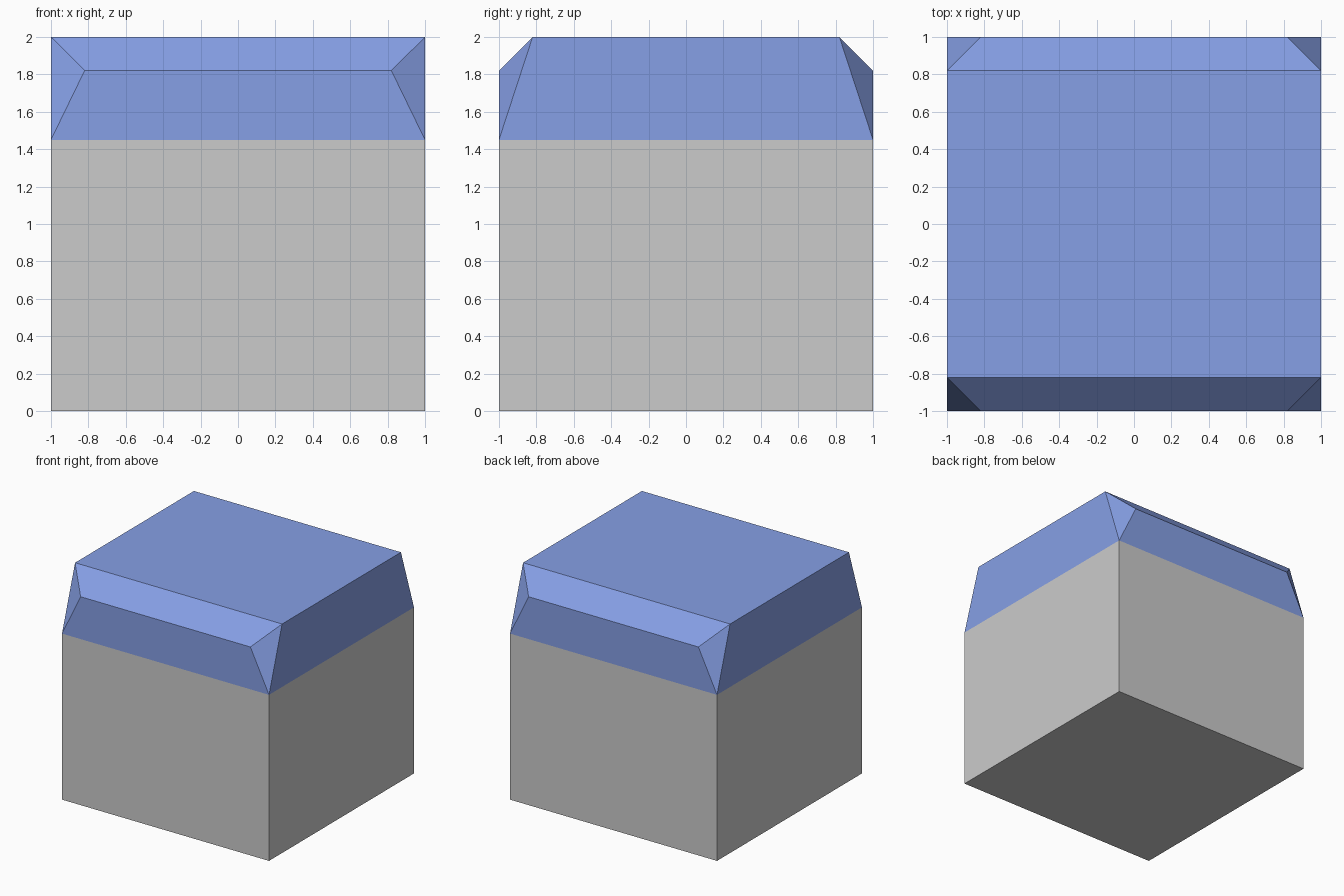
import bpy, bmesh, math

if "Cube" in bpy.data.objects:
    bpy.data.objects.remove(bpy.data.objects["Cube"])

SEAM = 1.45   # height where the grey body meets the blue cap
CUT = 0.18    # chamfer size


def hull_object(name, points, drop_facing):
    """Convex solid from points, left open on the side facing drop_facing (z sign)."""
    bm = bmesh.new()
    for p in points:
        bm.verts.new(p)
    bmesh.ops.convex_hull(bm, input=bm.verts[:])
    bmesh.ops.dissolve_limit(bm, angle_limit=math.radians(1),
                             verts=bm.verts[:], edges=bm.edges[:])
    bmesh.ops.recalc_face_normals(bm, faces=bm.faces[:])
    seam = [f for f in bm.faces if f.normal.z * drop_facing > 0.99]
    bmesh.ops.delete(bm, geom=seam, context='FACES_ONLY')
    mesh = bpy.data.meshes.new(name)
    bm.to_mesh(mesh)
    bm.free()
    obj = bpy.data.objects.new(name, mesh)
    bpy.context.collection.objects.link(obj)
    return obj


corners = [(sx, sy) for sx in (-1, 1) for sy in (-1, 1)]

# Grey block body, open where the cap sits
hull_object("body", [(x, y, z) for x, y in corners for z in (0, SEAM)], 1)

# Blue cap: chamfered front and back edges with triangular corner cuts
cap_points = []
for x, y in corners:
    cap_points += [(x, y, SEAM),
                   (x * (1 - CUT), y, 2 - CUT),
                   (x, y * (1 - CUT), 2)]
cap = hull_object("cap", cap_points, -1)

blue = bpy.data.materials.new("blue")
blue.diffuse_color = (0.24, 0.35, 0.79, 1)
blue.use_nodes = True
blue.node_tree.nodes["Principled BSDF"].inputs["Base Color"].default_value = blue.diffuse_color
cap.data.materials.append(blue)
